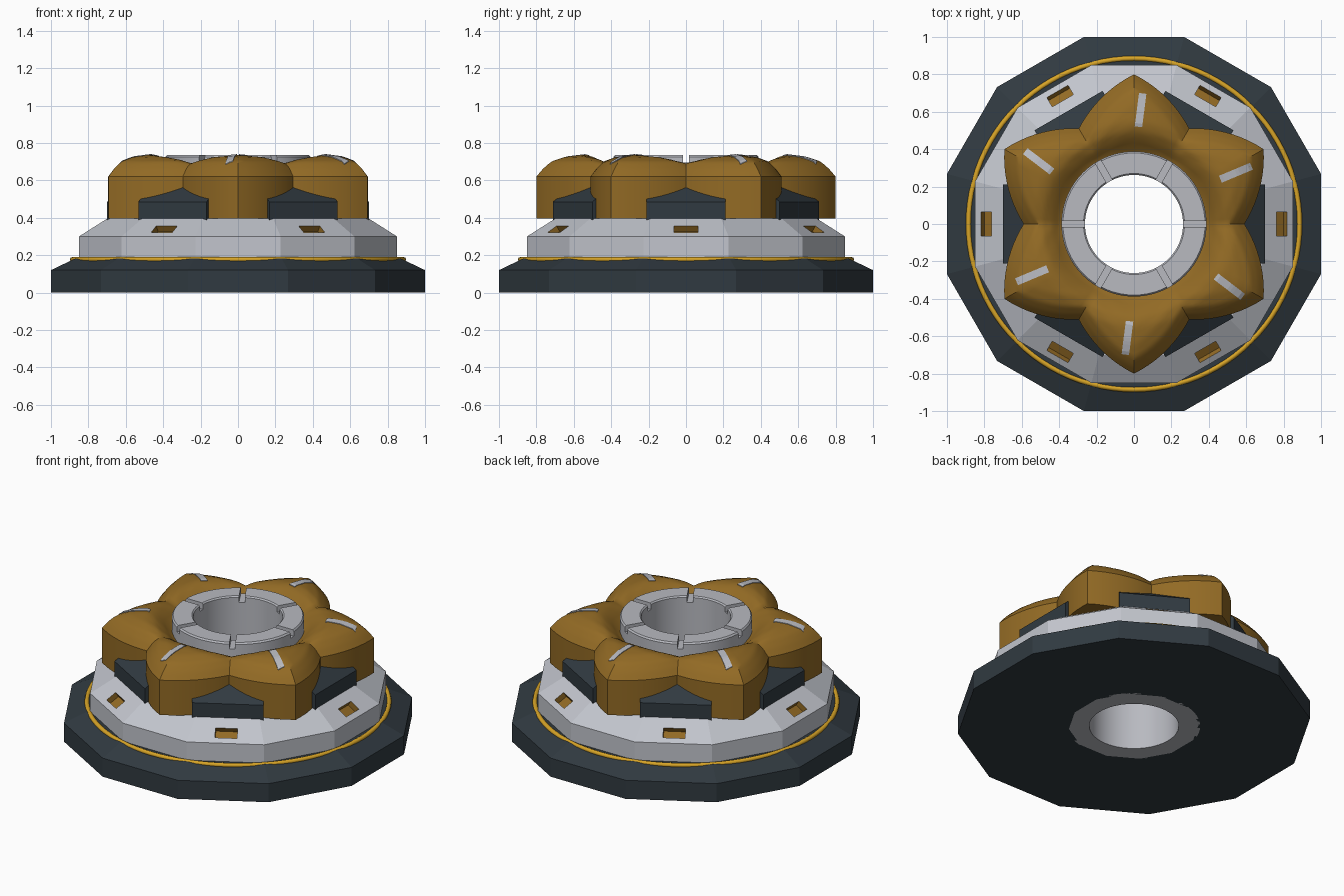
import bpy
import bmesh
from math import sin, cos, pi, radians, degrees, hypot, sqrt, atan2
from mathutils import Matrix, Vector

cube = bpy.data.objects.get("Cube")
if cube:
    bpy.data.objects.remove(cube, do_unlink=True)


def material(name, rgb):
    m = bpy.data.materials.new(name)
    m.use_nodes = True
    m.diffuse_color = (*rgb, 1)
    m.node_tree.nodes["Principled BSDF"].inputs["Base Color"].default_value = (*rgb, 1)
    return m


DARK = material("dark slate", (0.03, 0.042, 0.052))
PLATE = material("light grey", (0.54, 0.56, 0.61))
STEEL = material("steel grey", (0.48, 0.49, 0.53))
BRONZE = material("bronze", (0.29, 0.145, 0.018))
GOLD = material("bright gold", (0.68, 0.37, 0.02))


def finish(name, bm, mats, smooth=None):
    bmesh.ops.recalc_face_normals(bm, faces=bm.faces)
    me = bpy.data.meshes.new(name)
    bm.to_mesh(me)
    bm.free()
    for m in mats:
        me.materials.append(m)
    ob = bpy.data.objects.new(name, me)
    bpy.context.collection.objects.link(ob)
    bpy.ops.object.select_all(action="DESELECT")
    ob.select_set(True)
    bpy.context.view_layer.objects.active = ob
    if smooth:
        bpy.ops.object.shade_smooth_by_angle(angle=radians(smooth))
    return ob


def loft(bm, columns, closed=True):
    """Skin a series of closed loops, joined end to end or capped."""
    rows = [[bm.verts.new(p) for p in col] for col in columns]
    n = len(rows[0])
    for i in range(len(rows) if closed else len(rows) - 1):
        a, b = rows[i], rows[(i + 1) % len(rows)]
        for j in range(n):
            k = (j + 1) % n
            bm.faces.new((a[j], a[k], b[k], b[j]))
    if not closed:
        bm.faces.new(rows[0])
        bm.faces.new(rows[-1])


def polar(r, a, z):
    return Vector((r * cos(a), r * sin(a), z))


def lathe(name, profile, sides, mats, phase=0, smooth=None):
    bm = bmesh.new()
    loft(bm, [[polar(r, phase + 2 * pi * i / sides, z) for r, z in profile]
              for i in range(sides)])
    return finish(name, bm, mats, smooth)


def cut_six(target, size, place, mats, index=0):
    """Subtract six boxes spaced evenly around the axis."""
    bm = bmesh.new()
    for i in range(6):
        spin = Matrix.Rotation(i * pi / 3, 4, "Z")
        bmesh.ops.create_cube(bm, size=1, matrix=spin @ place @ Matrix.Diagonal((*size, 1)))
    for f in bm.faces:
        f.material_index = index
    cutter = finish("cutter", bm, mats)
    cutter.hide_render = True
    mod = target.modifiers.new("cut", "BOOLEAN")
    mod.operation = "DIFFERENCE"
    mod.solver = "EXACT"
    mod.object = cutter
    bpy.context.view_layer.objects.active = target
    bpy.ops.object.modifier_apply(modifier=mod.name)
    bpy.data.objects.remove(cutter, do_unlink=True)


# Twelve-sided base and plate; radii are given across the flats
FLAT = 1 / cos(pi / 12)


def twelve(name, profile, mats):
    return lathe(name, [(r * FLAT, z) for r, z in profile], 12, mats, pi / 12)


twelve("base", [(0.37, 0), (1, 0), (1, 0.12), (0.87, 0.182), (0.37, 0.182)], [DARK])
plate = twelve("upper_plate", [(0.36, 0.17), (0.85, 0.17), (0.85, 0.3),
                               (0.7, 0.395), (0.36, 0.395)], [PLATE, BRONZE])
tilt = atan2(0.095, 0.15)
cut_six(plate, (0.068, 0.13, 0.07),
        Matrix.Translation((0.79, 0, 0.338)) @ Matrix.Rotation(tilt, 4, "Y"),
        [PLATE, BRONZE], 1)

# Gold trim ring
lathe("trim_ring", [(0.885 + 0.014 * cos(t * pi / 4), 0.176 + 0.014 * sin(t * pi / 4))
                    for t in range(8)], 96, [GOLD], smooth=60)

# Hub with six radial grooves
hub = lathe("hub", [(0.262, 0), (0.388, 0), (0.388, 0.725), (0.38, 0.735), (0.27, 0.735),
                    (0.262, 0.727)], 64, [STEEL], smooth=30)
cut_six(hub, (0.3, 0.034, 0.1), Matrix.Translation((0.33, 0, 0.745)), [STEEL])

# Petal crown: each petal is a pointed arch made of two arcs
ARC_X, ARC_Y = 0.299, 0.2
ARC_R = hypot(ARC_X, 0.8 - ARC_Y)
EDGE = [(0, 0.62), (0.03, 0.66), (0.07, 0.7), (0.13, 0.724), (0.22, 0.737), (1, 0.737)]
INNER = [(0, 0.1), (0.388, 0.1), (0.44, 0.05), (0.49, 0.014), (0.54, 0), (2, 0)]


def interp(table, x):
    for (x0, y0), (x1, y1) in zip(table, table[1:]):
        if x <= x1:
            return y0 + (y1 - y0) * max(0, (x - x0) / (x1 - x0))


def off_axis(angle):
    return radians(abs(degrees(angle) % 60 - 30))


def rim(angle):
    a = off_axis(angle)
    b = ARC_X * sin(a) - ARC_Y * cos(a)
    return -b + sqrt(b * b + ARC_R ** 2 - ARC_X ** 2 - ARC_Y ** 2)


def height(r, angle):
    a = off_axis(angle)
    d = ARC_R - hypot(r * sin(a) + ARC_X, r * cos(a) - ARC_Y)
    return interp(EDGE, max(d, 0)) - interp(INNER, r)


bm = bmesh.new()
columns = []
for i in range(120):
    ang = 2 * pi * i / 120
    outer = rim(ang)
    col = [polar(0.38, ang, 0.395), polar(outer, ang, 0.395)]
    for j in range(21):
        r = outer + (0.38 - outer) * (j / 20) ** 1.3
        col.append(polar(r, ang, height(r, ang)))
    columns.append(col)
loft(bm, columns)
finish("petal_crown", bm, [BRONZE], 35)

# Thin marker strips lying on the petals
bm = bmesh.new()
for i in range(6):
    axis = Matrix.Rotation(pi / 6 + i * pi / 3 - radians(3.3), 4, "Z")
    lean = Matrix.Rotation(radians(-4), 4, "Z")
    columns = []
    for j in range(11):
        mids = []
        for side in (-0.02, 0.02):
            p = axis @ (Vector((0.61, 0, 0)) + lean @ Vector((-0.09 + 0.018 * j, side, 0)))
            p.z = height(hypot(p.x, p.y), atan2(p.y, p.x))
            mids.append(p)
        up = Vector((0, 0, 0.004))
        columns.append([mids[0] - up, mids[1] - up, mids[1] + up, mids[0] + up])
    loft(bm, columns, closed=False)
finish("petal_markers", bm, [STEEL])

# Dark wedge blocks filling the gaps between petals
bm = bmesh.new()
side = [(0.45, 0.385), (0.7, 0.385), (0.7, 0.485), (0.585, 0.565), (0.45, 0.565)]
for i in range(6):
    spin = Matrix.Rotation(i * pi / 3, 4, "Z")
    loft(bm, [[spin @ Vector((r, y, z)) for r, z in side] for y in (-0.21, 0.21)],
         closed=False)
finish("gap_blocks", bm, [DARK])
